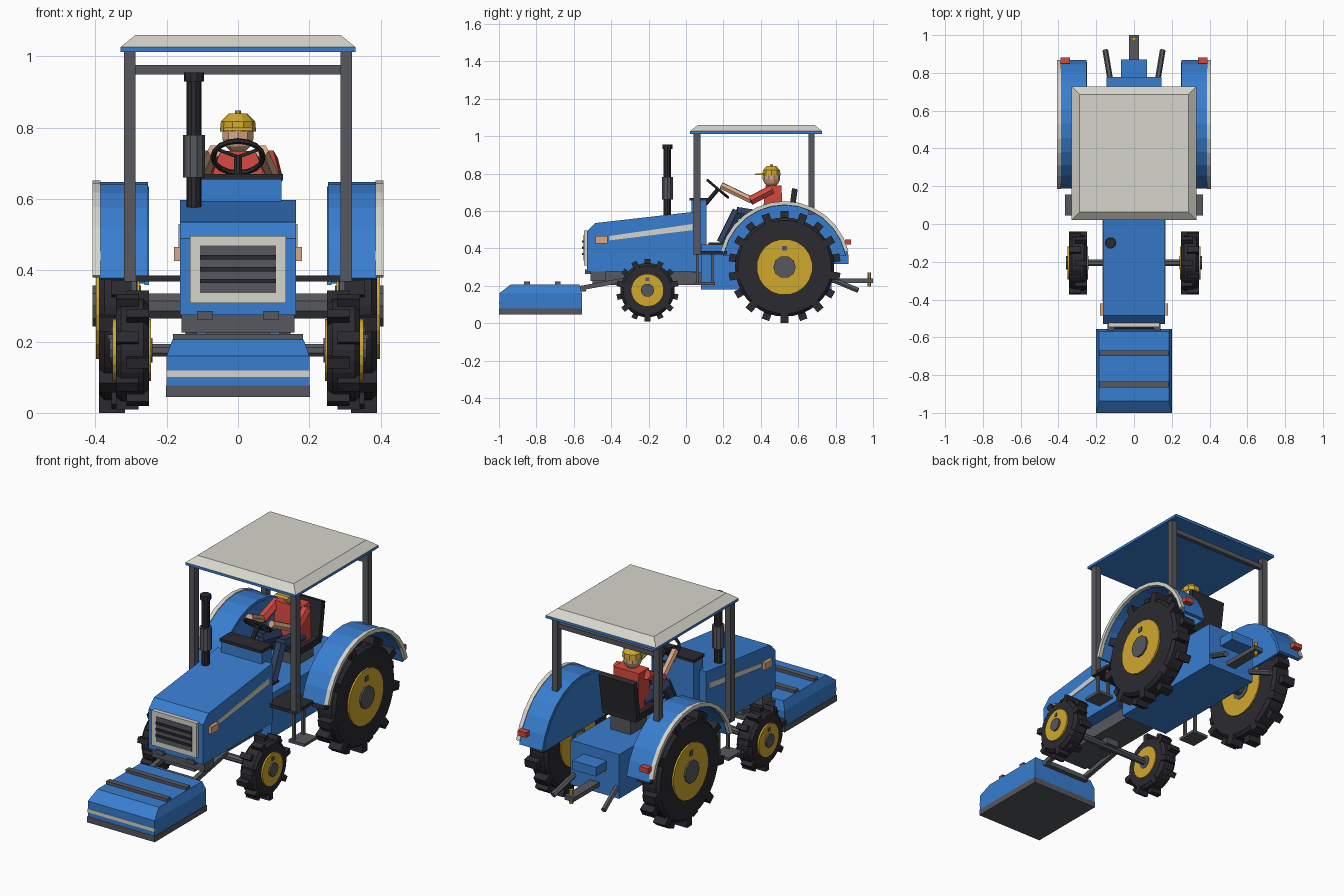
import bpy, bmesh, math
from mathutils import Matrix, Vector

if "Cube" in bpy.data.objects:
    bpy.data.objects.remove(bpy.data.objects["Cube"])

def material(name, rgb):
    m = bpy.data.materials.new(name)
    m.diffuse_color = [((c / 255 + 0.055) / 1.055) ** 2.4 for c in rgb] + [1]
    m.use_nodes = True
    m.node_tree.nodes["Principled BSDF"].inputs["Base Color"].default_value = m.diffuse_color
    return m

BLUE = material("body blue", (56, 126, 208))
GREY = material("steel grey", (86, 88, 94))
BLACK = material("rubber black", (42, 42, 48))
CREAM = material("cream trim", (214, 214, 204))
YELLOW = material("rim yellow", (208, 168, 44))
RED = material("red", (208, 72, 62))
SKIN = material("skin tan", (218, 170, 134))
NAVY = material("trouser navy", (48, 66, 100))

def finish(name, bm, mat):
    bmesh.ops.recalc_face_normals(bm, faces=bm.faces)
    me = bpy.data.meshes.new(name)
    bm.to_mesh(me)
    bm.free()
    me.materials.append(mat)
    ob = bpy.data.objects.new(name, me)
    bpy.context.collection.objects.link(ob)
    return ob

def add_box(bm, size, matrix):
    bmesh.ops.create_cube(bm, size=1, matrix=matrix @ Matrix.Diagonal((*size, 1)))

def box(name, x, y, z, mat, taper=(0, 0, 0)):
    """Box from ranges; taper insets the top by (sides, front, back)."""
    bm = bmesh.new()
    x, y, z = sorted(x), sorted(y), sorted(z)
    for v in bmesh.ops.create_cube(bm, size=1)["verts"]:
        i, j, k = (int(c > 0) for c in v.co)
        v.co = (x[i], y[j], z[k])
        if k:
            v.co.x += taper[0] * (1 - 2 * i)
            v.co.y += -taper[2] if j else taper[1]
    return finish(name, bm, mat)

def prism(name, pts, x0, x1, mat):
    """Side profile of (y, z) points extruded along x."""
    bm = bmesh.new()
    f = bm.faces.new([bm.verts.new((x0, y, z)) for y, z in pts])
    ext = bmesh.ops.extrude_face_region(bm, geom=[f])["geom"]
    bmesh.ops.translate(bm, vec=(x1 - x0, 0, 0), verts=[g for g in ext if isinstance(g, bmesh.types.BMVert)])
    return finish(name, bm, mat)

def rod(name, a, b, r, mat, n=8, r2=None):
    a, b = Vector(a), Vector(b)
    d = b - a
    m = Matrix.Translation((a + b) / 2) @ d.to_track_quat('Z', 'Y').to_matrix().to_4x4() \
        @ Matrix.Rotation(math.pi / n, 4, 'Z')
    bm = bmesh.new()
    bmesh.ops.create_cone(bm, cap_ends=True, segments=n, radius1=r,
                          radius2=r if r2 is None else r2, depth=d.length, matrix=m)
    return finish(name, bm, mat)

def lathe_x(name, prof, cy, cz, mat, n):
    """Closed ring of (x, radius) points spun about the wheel axle."""
    bm = bmesh.new()
    rings = [[bm.verts.new((x, cy + r * math.cos(math.tau * i / n), cz + r * math.sin(math.tau * i / n)))
              for x, r in prof] for i in range(n)]
    k = len(prof)
    for i in range(n):
        p, q = rings[i], rings[(i + 1) % n]
        for j in range(k):
            bm.faces.new((p[j], p[(j + 1) % k], q[(j + 1) % k], q[j]))
    return finish(name, bm, mat)

def wheel(name, s, x0, x1, cy, cz, r_lug, r_tyre, r_rim, r_hub, lugs, lug_w):
    mid, w = (x0 + x1) / 2, x1 - x0
    c = 0.015
    lathe_x(name + "_tyre", [(s * x0, r_rim * .95), (s * x0, r_tyre - c), (s * (x0 + c), r_tyre),
            (s * (x1 - c), r_tyre), (s * x1, r_tyre - c), (s * x1, r_rim * .95)], cy, cz, BLACK, lugs * 2)
    # staggered tread blocks
    bm = bmesh.new()
    depth = r_lug - r_tyre + 0.025
    for i in range(lugs):
        off = (1 if i % 2 else -1) * w * 0.16
        m = Matrix.Translation((s * (mid + off), cy, cz)) @ Matrix.Rotation(math.tau * i / lugs, 4, 'X') \
            @ Matrix.Translation((0, 0, r_lug - depth / 2))
        add_box(bm, (w * 0.68, lug_w, depth), m)
    finish(name + "_tread", bm, BLACK)
    rod(name + "_rim", (s * (x0 - .006), cy, cz), (s * (x1 + .009), cy, cz), r_rim, YELLOW, 20)
    rod(name + "_hub", (s * (x0 - .01), cy, cz), (s * (x1 + .018), cy, cz), r_hub, GREY, 10)
    v, h = cz + r_rim * .67, r_rim * .06 + .004
    box(name + "_valve", (s * x1, s * (x1 + .013)), (cy - h, cy + h), (v - h, v + h), GREY)

# bonnet, grille and trim
prism("bonnet", [(-.53, .275), (-.53, .49), (-.485, .535), (.06, .597), (.06, .275)], -.163, .163, BLUE)
box("grille_frame", (-.135, .135), (-.546, -.52), (.308, .496), CREAM)
box("grille_panel", (-.106, .106), (-.549, -.53), (.336, .47), GREY)
for z in (.37, .403, .437):
    box("grille_bar", (-.106, .106), (-.555, -.54), (z - .006, z + .006), BLACK)
# dashboard and steering
box("dashboard", (-.122, .122), (.03, .11), (.27, .655), BLUE)
box("dash_top", (-.126, .126), (.02, .115), (.655, .67), BLACK)
rod("steering_column", (0, .09, .62), (0, .17, .715), .012, BLACK)
bpy.ops.mesh.primitive_torus_add(major_radius=.07, minor_radius=.008, major_segments=16, minor_segments=6,
                                 location=(0, .17, .718), rotation=(math.radians(-40), 0, 0))
wheel_ob = bpy.context.object
wheel_ob.name = "steering_wheel"
wheel_ob.data.materials.append(BLACK)
for a in (90, 210, 330):
    d = Vector((math.cos(math.radians(a)), math.sin(math.radians(a)), 0)) * .07
    d.rotate(wheel_ob.rotation_euler)
    rod("steering_spoke", (0, .17, .718), Vector((0, .17, .718)) + d, .006, BLACK, 4)
# exhaust
for nm, z0, z1, r, m in (("pipe", .56, .935, .021, BLACK), ("muffler", .66, .78, .031, GREY),
                         ("cap", .93, .955, .028, BLACK)):
    rod("exhaust_" + nm, (-.124, -.1, z0), (-.124, -.1, z1), r, m, 10)
# chassis, gearbox and axles
box("chassis_beam", (-.09, .09), (-.5, .1), (.205, .28), GREY)
box("front_crossbeam", (-.158, .158), (-.51, -.43), (.225, .28), GREY)
box("gearbox", (-.145, .145), (.08, .778), (.18, .42), BLUE)
box("rear_housing", (-.07, .07), (.77, .87), (.315, .365), BLUE)
rod("front_axle", (-.26, -.206, .176), (.26, -.206, .176), .019, GREY)
box("front_axle_mount", (-.04, .04), (-.24, -.17), (.17, .21), GREY)
rod("rear_axle", (-.3, .527, .3), (.3, .527, .3), .038, GREY)
# drawbar
box("drawbar", (-.027, .027), (.75, 1), (.215, .238), GREY)
rod("drawbar_pin", (0, .98, .195), (0, .98, .27), .011, YELLOW)
# seat
box("seat_pedestal", (-.06, .06), (.42, .56), (.42, .5), GREY)
box("seat_cushion", (-.1, .1), (.38, .57), (.5, .535), BLACK)
prism("seat_back", [(.54, .52), (.57, .52), (.597, .715), (.567, .722)], -.105, .105, BLACK)
# canopy
box("roof_rim", (-.33, .33), (.022, .728), (1.012, 1.026), BLUE)
box("roof_top", (-.33, .33), (.022, .728), (1.026, 1.06), CREAM, (.042, .042, .042))
box("canopy_crossbar", (-.29, .29), (.66, .682), (.95, .976), GREY)
# front mower deck
box("deck_skirt", (-.202, .202), (-1, -.555), (.045, .077), GREY)
box("deck_body", (-.2, .2), (-.998, -.557), (.077, .16), BLUE)
box("deck_top", (-.2, .2), (-.998, -.557), (.16, .206), BLUE, (.016, .06, .012))
box("deck_stripe", (-.2, .2), (-1.0, -.99), (.1, .119), CREAM)
for y in (-.685, -.85):
    box("deck_bar", (-.183, .183), (y - .015, y + .015), (.2, .222), GREY)
box("deck_hitch", (-.14, .14), (-.56, -.535), (.17, .195), GREY)

# driver
prism("driver_torso", [(.405, .53), (.52, .53), (.51, .735), (.425, .735)], -.075, .075, RED)
rod("driver_neck", (0, .46, .73), (0, .46, .76), .025, SKIN)
bm = bmesh.new()
bmesh.ops.create_uvsphere(bm, u_segments=10, v_segments=7, radius=1,
                          matrix=Matrix.Translation((0, .457, .78)) @ Matrix.Diagonal((.047, .048, .052, 1)))
finish("driver_head", bm, SKIN)
rod("cap_band", (0, .457, .79), (0, .457, .818), .051, YELLOW, 10, .048)
rod("cap_crown", (0, .457, .818), (0, .457, .84), .048, YELLOW, 10, .026)
rod("cap_button", (0, .457, .838), (0, .457, .848), .008, YELLOW, 6)
box("cap_brim", (-.042, .042), (.365, .43), (.792, .801), YELLOW, (.004, .01, 0))

def arc(r0, r1, a0, a1, n=12):
    def pts(r):
        return [(.527 + r * math.cos(math.radians(a0 + (a1 - a0) * i / n)),
                 .30 + r * math.sin(math.radians(a0 + (a1 - a0) * i / n))) for i in range(n + 1)]
    return pts(r1) + (pts(r0)[::-1] if r0 else [])

# mirrored parts
for s, side in ((-1, "left"), (1, "right")):
    wheel(side + "_rear_wheel", s, .282, .39, .527, .30, .30, .265, .15, .06, 18, .042)
    wheel(side + "_front_wheel", s, .25, .343, -.206, .176, .167, .145, .088, .036, 14, .03)
    # fenders
    prism(side + "_fender", arc(.33, .348, 11, 167), s * .252, s * .39, BLUE)
    prism(side + "_fender_trim", arc(.332, .352, 14, 166), s * .386, s * .408, CREAM)
    prism(side + "_fender_wall", arc(0, .335, 10, 170), s * .25, s * .262, BLUE)
    box(side + "_tail_light", (s * .34, s * .39), (.85, .882), (.42, .447), RED)
    # canopy posts, floor and step
    box(side + "_front_post", (s * .287, s * .32), (.04, .077), (.37, 1.015), GREY)
    box(side + "_rear_post", (s * .287, s * .32), (.655, .688), (.58, 1.015), GREY)
    box(side + "_floor", (s * .1, s * .317), (.04, .22), (.368, .386), BLACK)
    box(side + "_step", (s * .27, s * .365), (.045, .155), (.205, .22), GREY)
    for y in (.06, .14):
        box(side + "_step_hanger", (s * .285, s * .3), (y - .007, y + .007), (.21, .37), GREY)
    # bonnet side details
    prism(side + "_stripe", [(-.41, .442), (-.41, .466), (.035, .53), (.035, .497)], s * .16, s * .167, CREAM)
    box(side + "_headlight", (s * .155, s * .18), (-.484, -.42), (.426, .465), SKIN)
    box(side + "_bonnet_hinge", (s * .07, s * .115), (-.54, -.5), (.262, .286), GREY)
    # deck arms and rear links
    rod(side + "_deck_arm", (s * .127, -.575, .185), (s * .127, -.28, .24), .017, GREY, 4)
    rod(side + "_rear_link", (s * .125, .76, .242), (s * .152, .92, .175), .015, GREY, 6)
    # driver limbs
    rod(side + "_upper_arm", (s * .085, .46, .715), (s * .1, .345, .655), .027, RED, 6)
    rod(side + "_forearm", (s * .1, .35, .658), (s * .066, .19, .735), .02, SKIN, 6)
    rod(side + "_thigh", (s * .05, .46, .56), (s * .065, .27, .59), .036, NAVY, 6)
    rod(side + "_shin", (s * .065, .275, .6), (s * .07, .19, .43), .03, NAVY, 6)
    box(side + "_boot", (s * .045, s * .095), (.12, .215), (.386, .43), BLACK)
